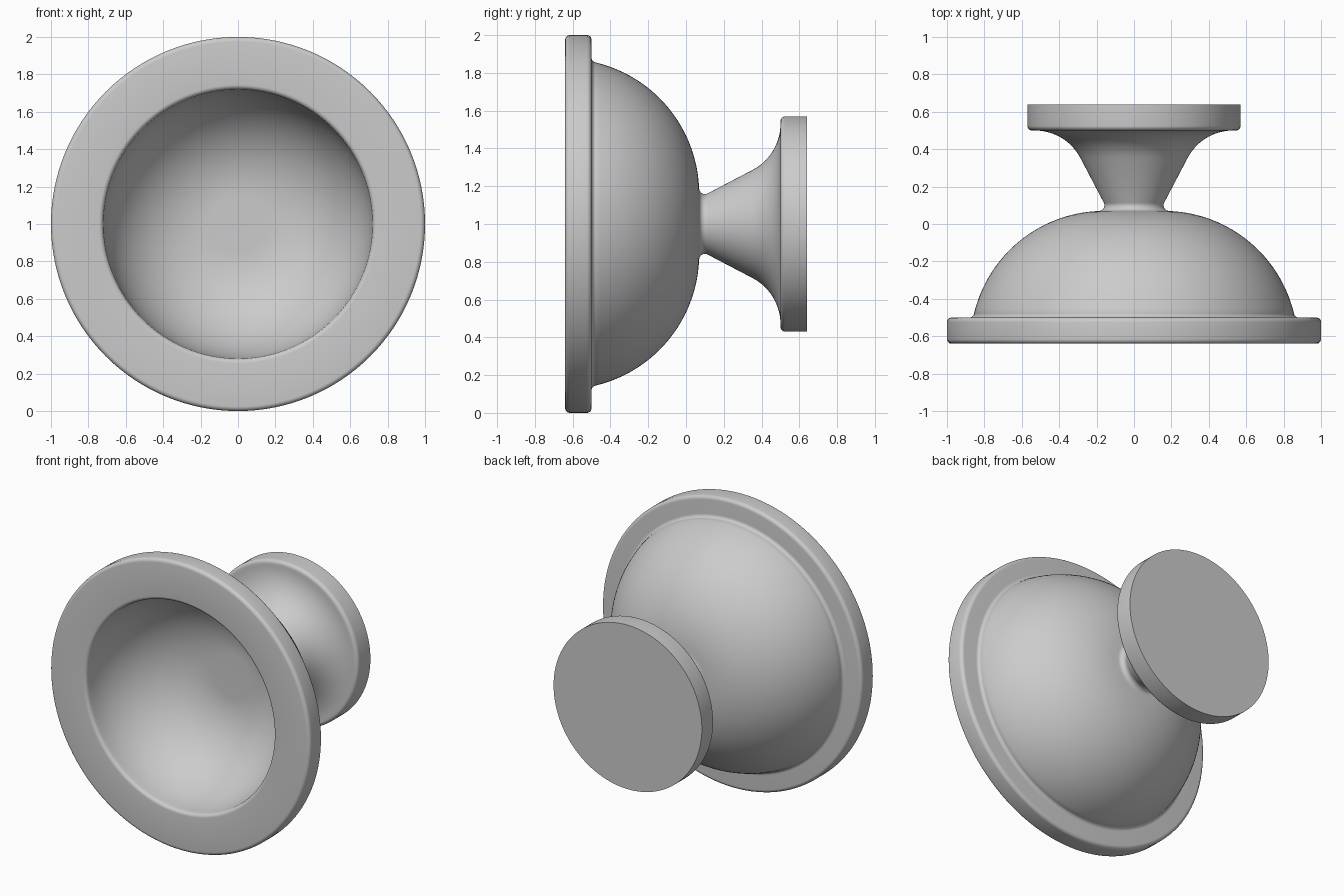
import bpy, bmesh
from math import sin, cos, radians, tau
from mathutils import Vector

if "Cube" in bpy.data.objects:
    bpy.data.objects.remove(bpy.data.objects["Cube"])

SEGMENTS = 128
AXIS_Z = 1.0


def arc(r, y, rad, a0, a1, n):
    """Points of an arc in the (radius, y) plane, angles in degrees."""
    pts = []
    for i in range(n + 1):
        a = radians(a0 + (a1 - a0) * i / n)
        pts.append((r + rad * cos(a), y + rad * sin(a)))
    return pts


def lathe(name, profile):
    """Revolve a (radius, y) profile around the horizontal y axis."""
    bm = bmesh.new()
    verts = [bm.verts.new((r, y, AXIS_Z)) for r, y in profile]
    edges = [bm.edges.new(pair) for pair in zip(verts, verts[1:])]
    bmesh.ops.spin(bm, geom=verts + edges, cent=Vector((0, 0, AXIS_Z)),
                   axis=Vector((0, 1, 0)), angle=tau, steps=SEGMENTS)
    bmesh.ops.remove_doubles(bm, verts=bm.verts, dist=0.0002)
    bmesh.ops.recalc_face_normals(bm, faces=bm.faces)
    mesh = bpy.data.meshes.new(name)
    bm.to_mesh(mesh)
    bm.free()
    obj = bpy.data.objects.new(name, mesh)
    bpy.context.collection.objects.link(obj)
    bpy.context.view_layer.objects.active = obj
    obj.select_set(True)
    bpy.ops.object.shade_smooth_by_angle(angle=radians(30))
    return obj


# Back mounting disc
profile = [(0, 0.64), (0.57, 0.64)]
profile += arc(0.545, 0.525, 0.025, 0, -90, 6)
# Flared stem, down to the small neck fillet
profile += arc(0.53, 0.225, 0.275, 90, 153.4, 14)
profile += arc(0.188, 0.10, 0.03, 153.4, 268, 8)
# Outside of the bowl and fillet onto the rim
profile += arc(0.16, -0.645, 0.715, 87, 13.3, 32)
profile += arc(0.88, -0.475, 0.025, 194, 270, 6)
# Rim with rounded edges
profile += arc(0.975, -0.525, 0.025, 90, 0, 6)
profile += arc(0.975, -0.615, 0.025, 0, -90, 6)
profile += arc(0.745, -0.615, 0.025, 270, 180, 6)
# Hollow inside of the bowl with a flat bottom
profile += arc(0.15, -0.64, 0.57, 3, 90, 32)
profile += [(0, -0.07)]

lathe("cupped_knob", profile)
